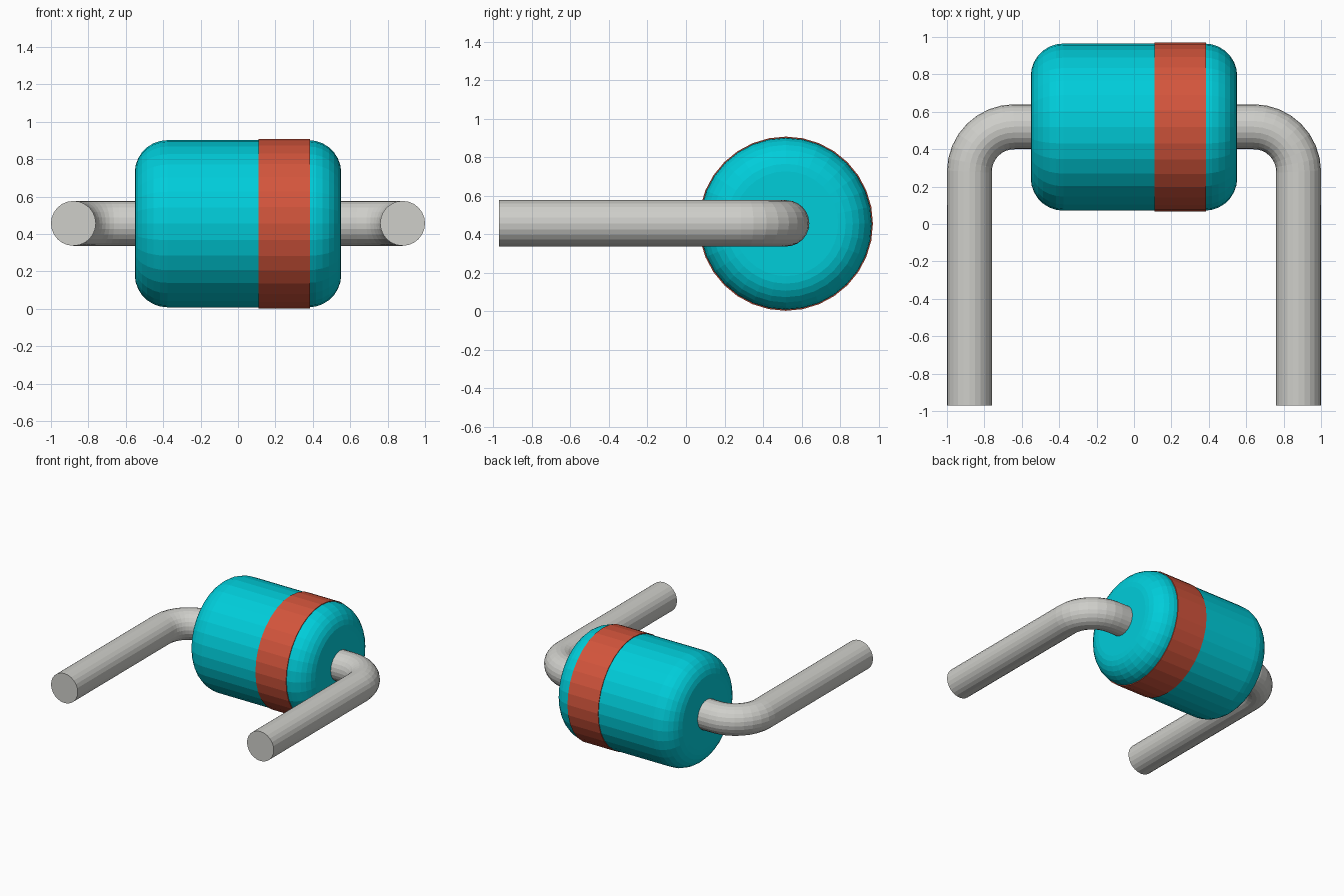
import bpy, bmesh
from math import sin, cos, pi

if "Cube" in bpy.data.objects:
    bpy.data.objects.remove(bpy.data.objects["Cube"])

AXIS_Y, AXIS_Z = 0.518, 0.455


def paint(obj, color):
    mat = bpy.data.materials.new(obj.name + "_color")
    mat.diffuse_color = color
    mat.use_nodes = True
    mat.node_tree.nodes["Principled BSDF"].inputs["Base Color"].default_value = mat.diffuse_color
    obj.data.materials.clear()
    obj.data.materials.append(mat)
    obj.data.shade_flat()


def lathe_x(name, profile, color, closed=False, sides=32):
    """Revolve (x, radius) points around the component's x axis."""
    bm = bmesh.new()
    verts = [bm.verts.new((x, 0, r)) for x, r in profile]
    edges = [bm.edges.new(p) for p in zip(verts, verts[1:])]
    if closed:
        edges.append(bm.edges.new((verts[-1], verts[0])))
    bmesh.ops.spin(bm, geom=verts + edges, cent=(0, 0, 0), axis=(1, 0, 0),
                   angle=2 * pi, steps=sides, use_duplicate=False)
    bmesh.ops.remove_doubles(bm, verts=bm.verts, dist=1e-4)
    bmesh.ops.recalc_face_normals(bm, faces=bm.faces)
    mesh = bpy.data.meshes.new(name)
    bm.to_mesh(mesh)
    bm.free()
    obj = bpy.data.objects.new(name, mesh)
    obj.location = (0, AXIS_Y, AXIS_Z)
    bpy.context.collection.objects.link(obj)
    paint(obj, color)


# Body: cylinder with rounded ends
R, HALF, FILLET = 0.447, 0.552, 0.175
right = [(HALF - FILLET + FILLET * cos(a), R - FILLET + FILLET * sin(a))
         for a in (pi / 2 * i / 7 for i in range(8))]
left = [(-x, r) for x, r in right]
lathe_x("body", [(-HALF, 0)] + left + right[::-1] + [(HALF, 0)],
        (0.0, 0.61, 0.70, 1))

# Polarity band around one end
lathe_x("polarity_band", [(0.11, 0.43), (0.11, 0.452), (0.385, 0.452), (0.385, 0.43)],
        (0.65, 0.09, 0.045, 1), closed=True)

# Leads: round wire leaving the body, bent forwards, mirrored to the other side
LEAD_R, BEND = 0.12, 0.24
cx, cy = 0.88 - BEND, AXIS_Y + 0.002 - BEND
path = [(0.5, cy + BEND)]
path += [(cx + BEND * sin(a), cy + BEND * cos(a)) for a in (pi / 2 * i / 8 for i in range(9))]
path += [(0.88, -0.97)]
curve = bpy.data.curves.new("leads", 'CURVE')
curve.dimensions = '3D'
curve.bevel_depth = LEAD_R
curve.bevel_resolution = 10
curve.use_fill_caps = True
spline = curve.splines.new('POLY')
spline.points.add(len(path) - 1)
for point, (x, y) in zip(spline.points, path):
    point.co = (x, y, 0.457, 1)
leads = bpy.data.objects.new("leads", curve)
bpy.context.collection.objects.link(leads)
leads.select_set(True)
bpy.context.view_layer.objects.active = leads
bpy.ops.object.convert(target='MESH')
leads = bpy.context.view_layer.objects.active
bm = bmesh.new()
bm.from_mesh(leads.data)
bmesh.ops.remove_doubles(bm, verts=bm.verts, dist=1e-4)
bmesh.ops.recalc_face_normals(bm, faces=bm.faces)
bm.to_mesh(leads.data)
bm.free()
paint(leads, (0.62, 0.62, 0.59, 1))
mirror = leads.modifiers.new("other_side", 'MIRROR')
mirror.use_mirror_merge = False
